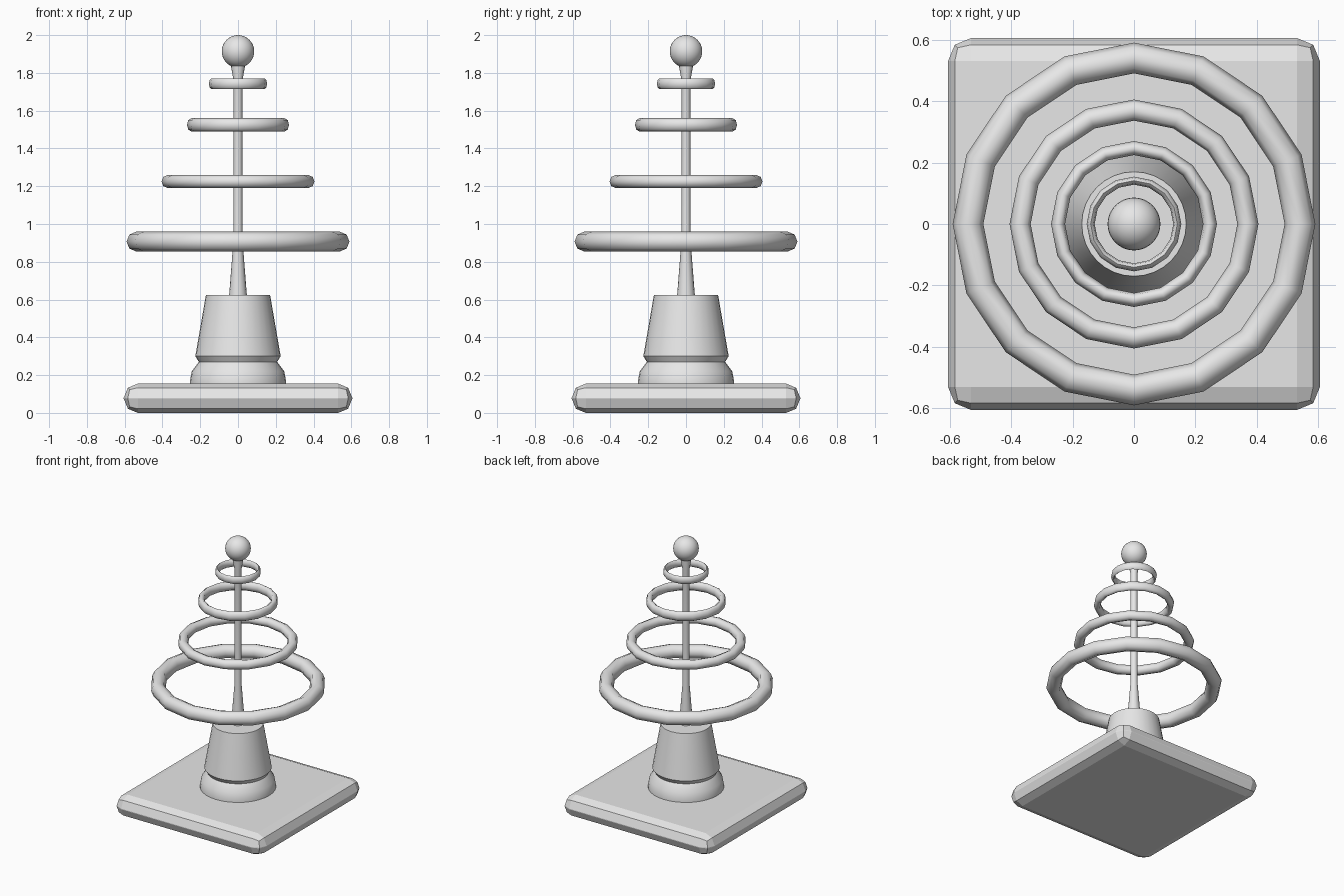
import bpy
import bmesh
from math import cos, sin, pi, radians

cube = bpy.data.objects.get("Cube")
if cube:
    bpy.data.objects.remove(cube, do_unlink=True)

grey = bpy.data.materials.new("plain_grey")
grey.use_nodes = True
colour = (0.8, 0.8, 0.8, 1)
grey.diffuse_color = colour
grey.node_tree.nodes["Principled BSDF"].inputs["Base Color"].default_value = colour


def finish(obj, name, smooth_angle=None):
    """Name the part, colour it and set its shading."""
    obj.name = name
    obj.data.materials.append(grey)
    bpy.ops.object.select_all(action="DESELECT")
    obj.select_set(True)
    bpy.context.view_layer.objects.active = obj
    if smooth_angle:
        bpy.ops.object.shade_smooth_by_angle(angle=radians(smooth_angle))
    return obj


def add_mesh(name, bm, smooth_angle):
    bmesh.ops.recalc_face_normals(bm, faces=bm.faces)
    mesh = bpy.data.meshes.new(name)
    bm.to_mesh(mesh)
    bm.free()
    obj = bpy.data.objects.new(name, mesh)
    bpy.context.collection.objects.link(obj)
    return finish(obj, name, smooth_angle)


def lathe(name, profile, sides=32):
    """Turn (radius, height) points into a capped solid."""
    bm = bmesh.new()
    loops = [[bm.verts.new((r * cos(2 * pi * i / sides), r * sin(2 * pi * i / sides), z))
              for i in range(sides)] for r, z in profile]
    for low, high in zip(loops, loops[1:]):
        for i in range(sides):
            j = (i + 1) % sides
            bm.faces.new((low[i], low[j], high[j], high[i]))
    bm.faces.new(loops[0])
    bm.faces.new(loops[-1])
    return add_mesh(name, bm, 30)


def ring(name, outer, z, half_height):
    """Flat-scaled hoop: tube width follows the radius, height is separate."""
    bpy.ops.mesh.primitive_torus_add(major_segments=16, minor_segments=8,
                                     major_radius=0.54, minor_radius=0.05)
    obj = bpy.context.object
    scale = outer / 0.59
    for v in obj.data.vertices:
        v.co.x *= scale
        v.co.y *= scale
        v.co.z *= half_height / 0.05
    obj.location.z = z
    return finish(obj, name, 80)


# Square base with a two-step rounded edge
bpy.ops.mesh.primitive_cube_add(size=1, location=(0, 0, 0.0775))
base = bpy.context.object
for v in base.data.vertices:
    v.co.x *= 1.21
    v.co.y *= 1.21
    v.co.z *= 0.155
bevel = base.modifiers.new("rounded_edge", "BEVEL")
bevel.width = 0.075
bevel.segments = 2
finish(base, "base")

# Tapered pedestal with a collar at its foot
lathe("pedestal", [(0.255, 0.14), (0.255, 0.165), (0.245, 0.22), (0.207, 0.27),
                   (0.226, 0.3), (0.17, 0.624)])

# Thin pole, flared at both ends
lathe("pole", [(0.048, 0.61), (0.0235, 0.92), (0.0235, 1.76), (0.036, 1.83), (0.036, 1.86)], 16)

# Four hoops, shrinking upward
for i, (outer, z, half_height) in enumerate([(0.59, 0.907, 0.052), (0.405, 1.225, 0.035),
                                             (0.27, 1.525, 0.035), (0.154, 1.743, 0.028)]):
    ring(f"ring_{i + 1}", outer, z, half_height)

# Ball on top
bpy.ops.mesh.primitive_uv_sphere_add(segments=32, ring_count=16, radius=0.086,
                                     location=(0, 0, 1.914))
finish(bpy.context.object, "top_ball", 60)
